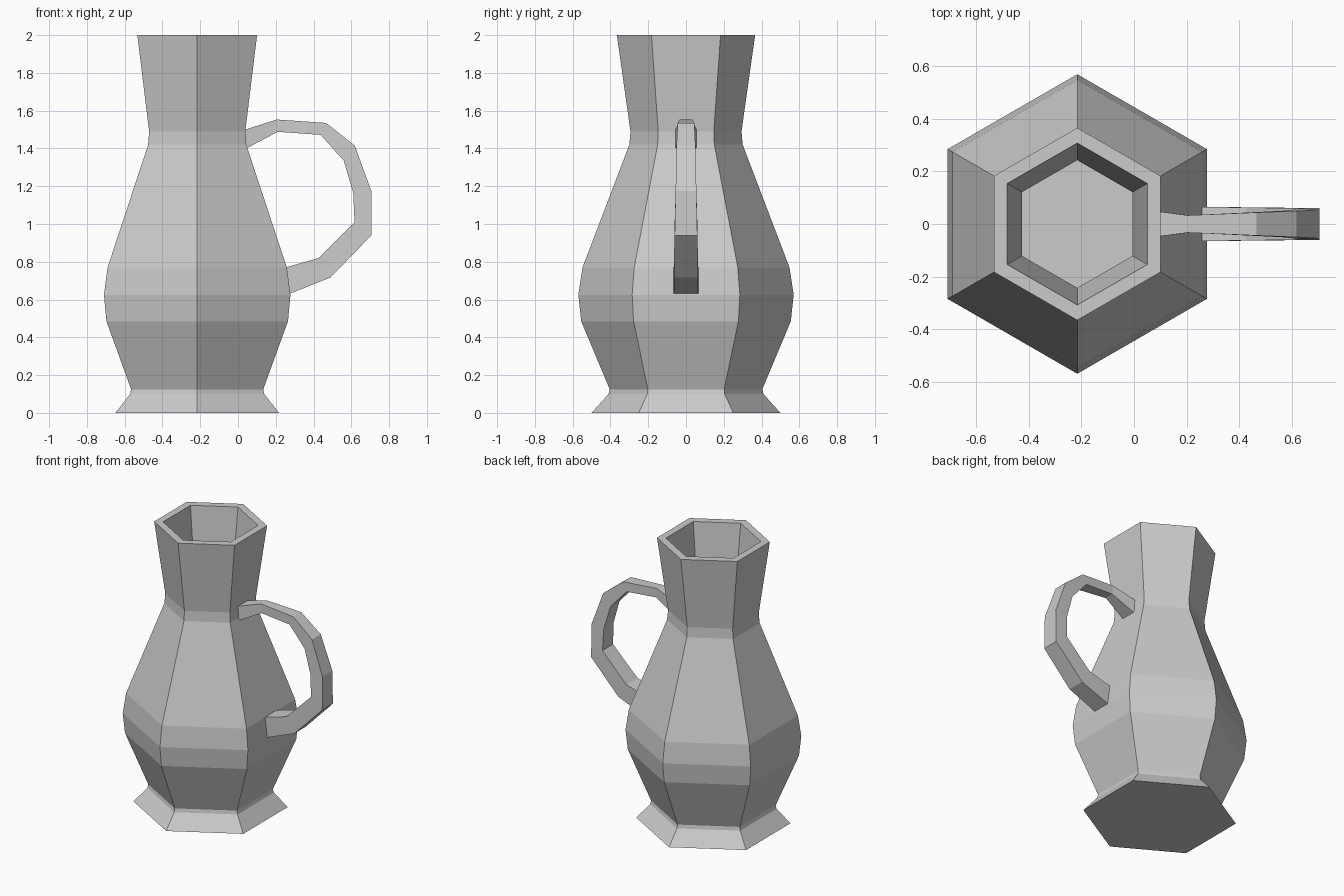
import bpy, bmesh, math

if "Cube" in bpy.data.objects:
    bpy.data.objects.remove(bpy.data.objects["Cube"])

CX = -0.216  # axis of the jug


def finish(name, bm):
    bmesh.ops.recalc_face_normals(bm, faces=bm.faces)
    mesh = bpy.data.meshes.new(name)
    bm.to_mesh(mesh)
    bm.free()
    obj = bpy.data.objects.new(name, mesh)
    bpy.context.collection.objects.link(obj)
    return obj


def loft(name, rings):
    """Join successive vertex rings with quads and cap both ends."""
    bm = bmesh.new()
    loops = [[bm.verts.new(p) for p in ring] for ring in rings]
    for a, b in zip(loops, loops[1:]):
        n = len(a)
        for i in range(n):
            j = (i + 1) % n
            bm.faces.new((a[i], a[j], b[j], b[i]))
    bm.faces.new(loops[0])
    bm.faces.new(loops[-1])
    return finish(name, bm)


def hexagon(r, z):
    angles = [math.radians(30 + 60 * i) for i in range(6)]
    return [(CX + r * math.cos(a), r * math.sin(a), z) for a in angles]


# Hexagonal jug body: outer wall up, over the rim, inner wall down to the floor
outer = [(0.50, 0), (0.41, 0.10), (0.404, 0.125), (0.555, 0.485), (0.57, 0.625),
         (0.548, 0.77), (0.30, 1.42), (0.294, 1.49), (0.366, 2.0)]
inner = [(0.308, 2.0), (0.243, 1.50), (0.245, 1.41), (0.49, 0.76),
         (0.51, 0.625), (0.495, 0.495), (0.345, 0.135), (0.345, 0.06)]
loft("jug_body", [hexagon(r, z) for r, z in outer + inner])

# Handle stations: outer x, z, inner x, z, half width
stations = [(0.039, 1.50, 0.044, 1.40, 0.055), (0.205, 1.553, 0.21, 1.488, 0.033),
            (0.467, 1.535, 0.437, 1.472, 0.044), (0.618, 1.415, 0.56, 1.335, 0.05),
            (0.706, 1.175, 0.61, 1.165, 0.055), (0.706, 0.94, 0.617, 1.01, 0.06),
            (0.49, 0.717, 0.427, 0.82, 0.063), (0.272, 0.63, 0.253, 0.77, 0.065)]
loft("handle", [[(ox, -w, oz), (ox, w, oz), (ix, w, iz), (ix, -w, iz)]
                for ox, oz, ix, iz, w in stations])
